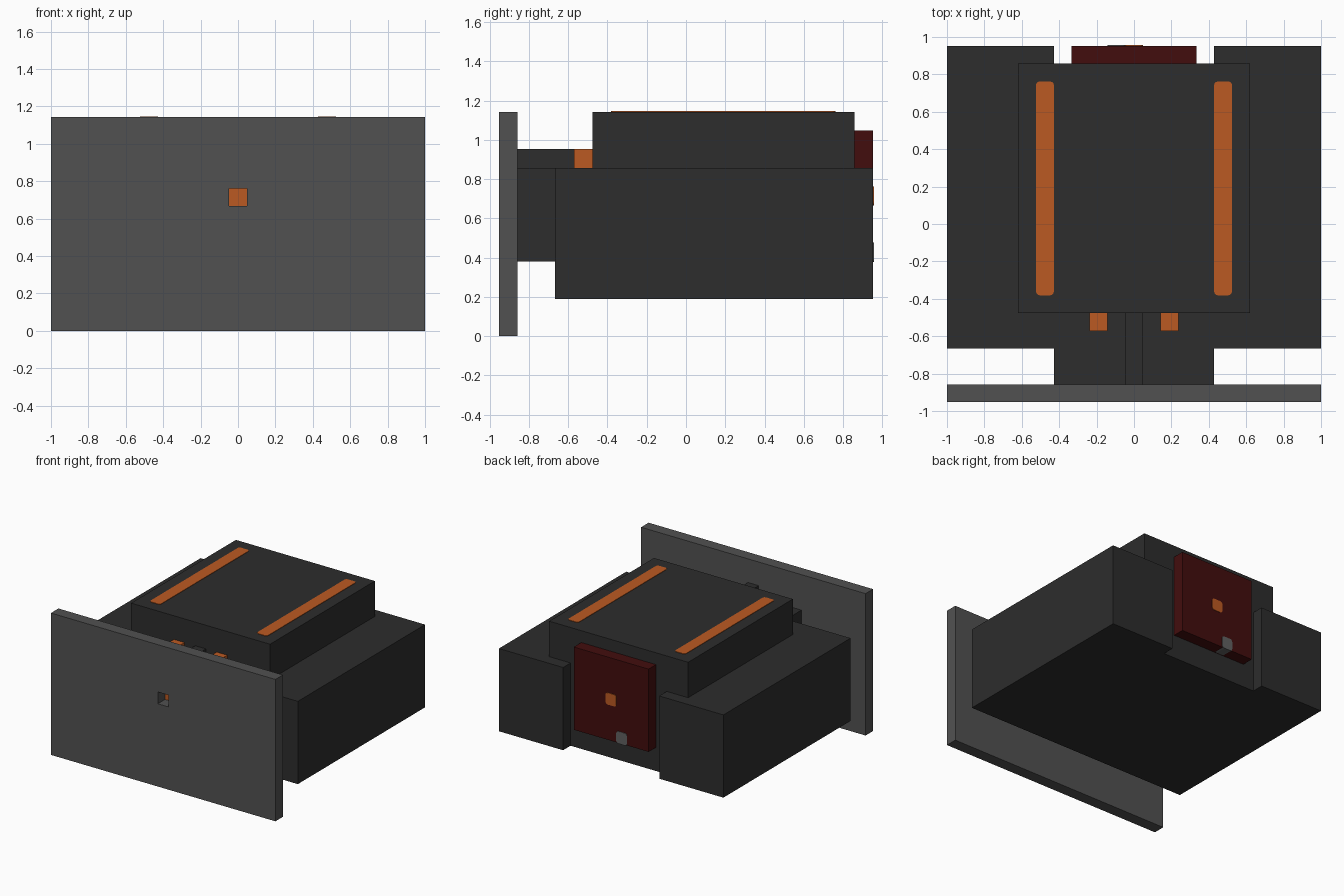
import bpy
import bmesh
from mathutils import Vector

U = 2 / 21        # grid unit: the front plate is 21 units wide
PROUD = 0.04      # how far inlays stand out, in units

cube = bpy.data.objects.get("Cube")
if cube:
    bpy.data.objects.remove(cube, do_unlink=True)


def material(name, color):
    mat = bpy.data.materials.new(name)
    mat.use_nodes = True
    mat.diffuse_color = (*color, 1)
    mat.node_tree.nodes["Principled BSDF"].inputs["Base Color"].default_value = (*color, 1)
    return mat


charcoal = material("charcoal", (0.026, 0.026, 0.026))
grey = material("grey", (0.083, 0.083, 0.083))
light_grey = material("light_grey", (0.12, 0.12, 0.12))
orange = material("orange", (0.5, 0.102, 0.016))
dark_red = material("dark_red", (0.055, 0.004, 0.004))


def finish(bm, name, mat):
    bmesh.ops.recalc_face_normals(bm, faces=bm.faces)
    bmesh.ops.scale(bm, vec=(U, U, U), verts=bm.verts)
    mesh = bpy.data.meshes.new(name)
    bm.to_mesh(mesh)
    bm.free()
    mesh.materials.append(mat)
    obj = bpy.data.objects.new(name, mesh)
    bpy.context.collection.objects.link(obj)
    return obj


def box(name, x, y, z, mat, round_axis=None):
    """Box from (min, max) ranges in units; edges along round_axis can be softened."""
    bm = bmesh.new()
    bmesh.ops.create_cube(bm, size=1)
    for v in bm.verts:
        v.co = Vector([r[0] if c < 0 else r[1] for c, r in zip(v.co, (x, y, z))])
    if round_axis is not None:
        edges = [e for e in bm.edges
                 if abs((e.verts[0].co - e.verts[1].co).normalized()[round_axis]) > 0.9]
        bmesh.ops.bevel(bm, geom=edges, offset=0.2, segments=3, profile=0.5, affect='EDGES')
    return finish(bm, name, mat)


def prism(name, outline, z, mat):
    """Extrude a plan outline between two heights."""
    bm = bmesh.new()
    face = bm.faces.new([bm.verts.new((px, py, z[0])) for px, py in outline])
    out = bmesh.ops.extrude_face_region(bm, geom=[face])["geom"]
    for v in out:
        if isinstance(v, bmesh.types.BMVert):
            v.co.z = z[1]
    return finish(bm, name, mat)


def holed_plate(name, outer, hole, y, mat):
    """Upright plate with a square hole; outer and hole are (x0, x1, z0, z1)."""
    bm = bmesh.new()
    rings = []
    for x0, x1, z0, z1 in (outer, hole):
        rings.append([bm.verts.new((px, y[0], pz))
                      for px, pz in ((x0, z0), (x1, z0), (x1, z1), (x0, z1))])
    a, b = rings
    faces = [bm.faces.new((a[i], a[(i + 1) % 4], b[(i + 1) % 4], b[i])) for i in range(4)]
    out = bmesh.ops.extrude_face_region(bm, geom=faces)["geom"]
    for v in out:
        if isinstance(v, bmesh.types.BMVert):
            v.co.y = y[1]
    return finish(bm, name, mat)


# Front plate with its small square window
holed_plate("front_plate", (-10.5, 10.5, 0, 12), (-0.5, 0.5, 7, 8), (-10, -9), grey)

# Main body, notched at the back
prism("main_body", [(-10.5, -7), (10.5, -7), (10.5, 10), (4.5, 10),
                    (4.5, 9), (-4.5, 9), (-4.5, 10), (-10.5, 10)], (2, 9), charcoal)

# Neck joining the plate to the body, and the rib along its top
box("neck", (-4.5, 4.5), (-9, -7), (4, 9), charcoal)
box("neck_rib", (-0.5, 0.5), (-9, -5), (9, 10), charcoal)
box("window_light", (-0.5, 0.5), (-9 - PROUD, -8.9), (7, 8), orange)

# Raised upper housing
box("upper_housing", (-6.5, 6.5), (-5, 9), (9, 12), charcoal)

# Paired orange strips and front lamps
for side, s in (("left", 1), ("right", -1)):
    box(f"top_strip_{side}", sorted((4.5 * s, 5.5 * s)), (-4, 8),
        (11.97, 12 + PROUD), orange, round_axis=2)
    box(f"front_lamp_{side}", sorted((1.5 * s, 2.5 * s)), (-6, -5), (9, 10), orange)

# Rear panel with its button and socket
box("rear_panel", (-3.5, 3.5), (9, 10), (4, 11), dark_red)
box("rear_button", (-0.5, 0.5), (9.97, 10 + PROUD), (7, 8), orange, round_axis=1)
box("rear_socket", (-1.5, -0.5), (9.1, 10 + PROUD), (4 - PROUD, 5), light_grey, round_axis=1)
